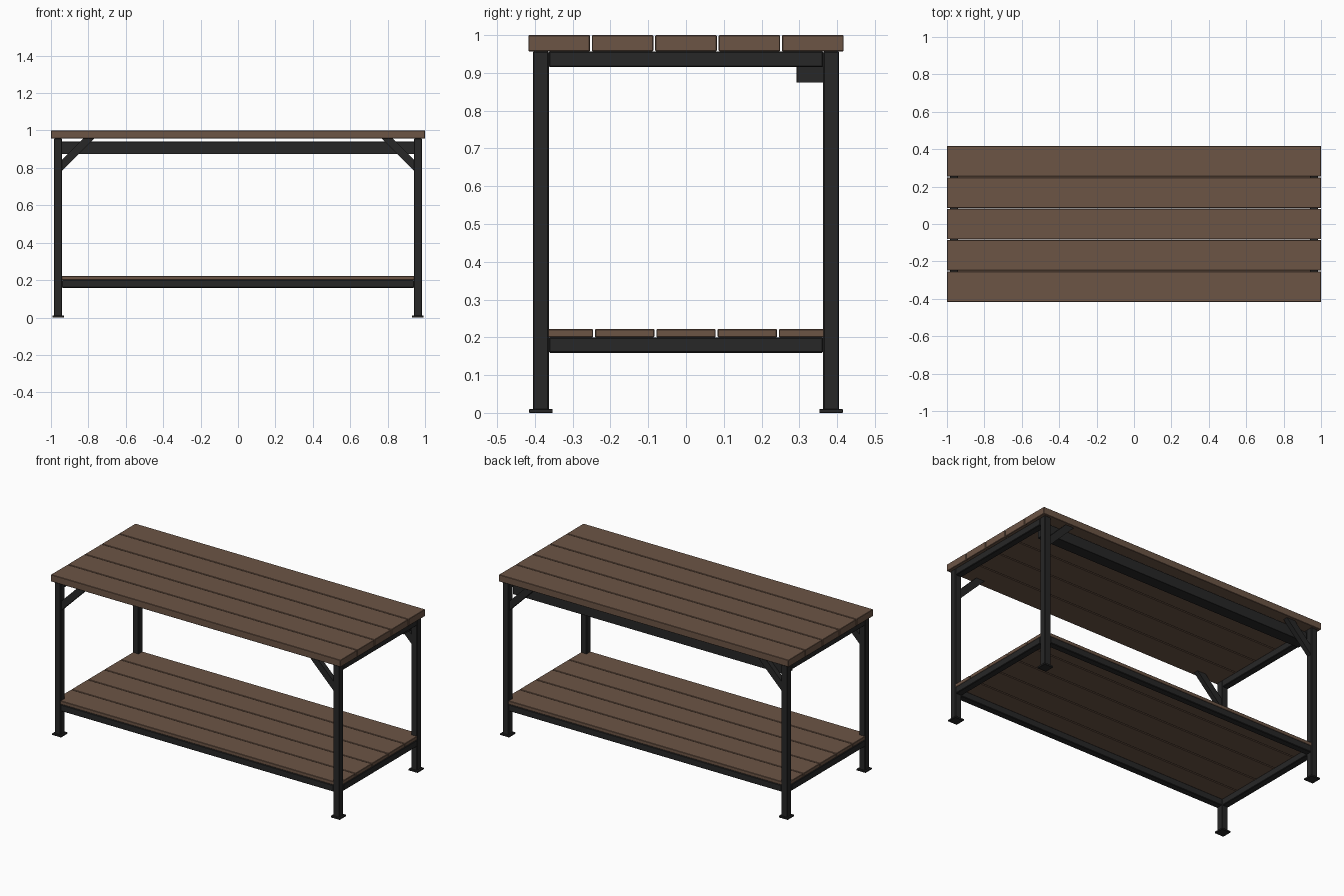
import bpy, bmesh

if "Cube" in bpy.data.objects:
    bpy.data.objects.remove(bpy.data.objects["Cube"])


def material(name, color):
    m = bpy.data.materials.new(name)
    m.diffuse_color = (*color, 1)
    m.use_nodes = True
    m.node_tree.nodes["Principled BSDF"].inputs["Base Color"].default_value = m.diffuse_color
    return m


WOOD = material("brown_wood", (0.15, 0.09, 0.06))
METAL = material("black_steel", (0.02, 0.02, 0.02))


def finish(name, bm, mat, bevel):
    if bevel:
        bmesh.ops.bevel(bm, geom=bm.edges[:], offset=bevel, segments=1,
                        affect='EDGES')
    bmesh.ops.recalc_face_normals(bm, faces=bm.faces[:])
    me = bpy.data.meshes.new(name)
    bm.to_mesh(me)
    bm.free()
    me.materials.append(mat)
    ob = bpy.data.objects.new(name, me)
    bpy.context.collection.objects.link(ob)
    return ob


def box(name, x, y, z, mat, bevel=0.003):
    bm = bmesh.new()
    bmesh.ops.create_cube(bm, size=1)
    for v in bm.verts:
        for i, (lo, hi) in enumerate((x, y, z)):
            v.co[i] = hi if v.co[i] > 0 else lo
    return finish(name, bm, mat, bevel)


def prism_xz(name, profile, y0, y1, mat):
    bm = bmesh.new()
    face = bm.faces.new([bm.verts.new((x, y0, z)) for x, z in profile])
    ext = bmesh.ops.extrude_face_region(bm, geom=[face])
    for g in ext["geom"]:
        if isinstance(g, bmesh.types.BMVert):
            g.co.y = y1
    return finish(name, bm, mat, 0)


def span(sign, a, b):
    return tuple(sorted((sign * a, sign * b)))


def planks(name, half_x, half_y, gap, z):
    width = (2 * half_y - 4 * gap) / 5
    for i in range(5):
        y = -half_y + i * (width + gap)
        box(f"{name}_{i + 1}", (-half_x, half_x), (y, y + width), z, WOOD, 0.002)


XI, XO = 0.941, 0.983    # leg inner / outer x
YI, YO = 0.363, 0.405    # leg inner / outer y
TOP = 0.957              # underside of the worktop

# Worktop and lower shelf boards
planks("top_plank", 1.0, 0.417, 0.005, (TOP, 1.0))
planks("shelf_plank", XO - 0.002, YO - 0.002, 0.005, (0.2, 0.222))

for sx, side in ((-1, "left"), (1, "right")):
    for sy, end in ((-1, "front"), (1, "back")):
        tag = f"{end}_{side}"
        # Legs with foot plates
        box(f"{tag}_leg", span(sx, XI, XO), span(sy, YI, YO), (0.005, TOP), METAL)
        box(f"{tag}_foot_plate", span(sx, 0.931, 0.993),
            span(sy, 0.353, 0.415), (0, 0.01), METAL, 0.001)
        # Diagonal corner braces, cut flush to leg and top
        prof = [(sx * XI, 0.785), (sx * XI, 0.843),
                (sx * 0.827, TOP), (sx * 0.769, TOP)]
        prism_xz(f"{tag}_brace", prof, sy * 0.369, sy * 0.399, METAL)
    # End rails under the top and under the shelf
    box(f"{side}_top_rail", span(sx, XI, XO), (-YI, YI), (0.915, TOP), METAL)
    box(f"{side}_shelf_rail", span(sx, XI, XO), (-YI, YI), (0.159, 0.2), METAL)

# Long shelf rails
for sy, end in ((-1, "front"), (1, "back")):
    box(f"{end}_shelf_rail", (-XI, XI), span(sy, YI, YO), (0.159, 0.2), METAL)

# Deep beam along the back under the top
box("back_beam", (-XI, XI), (0.293, 0.365), (0.874, 0.94), METAL, 0.001)
